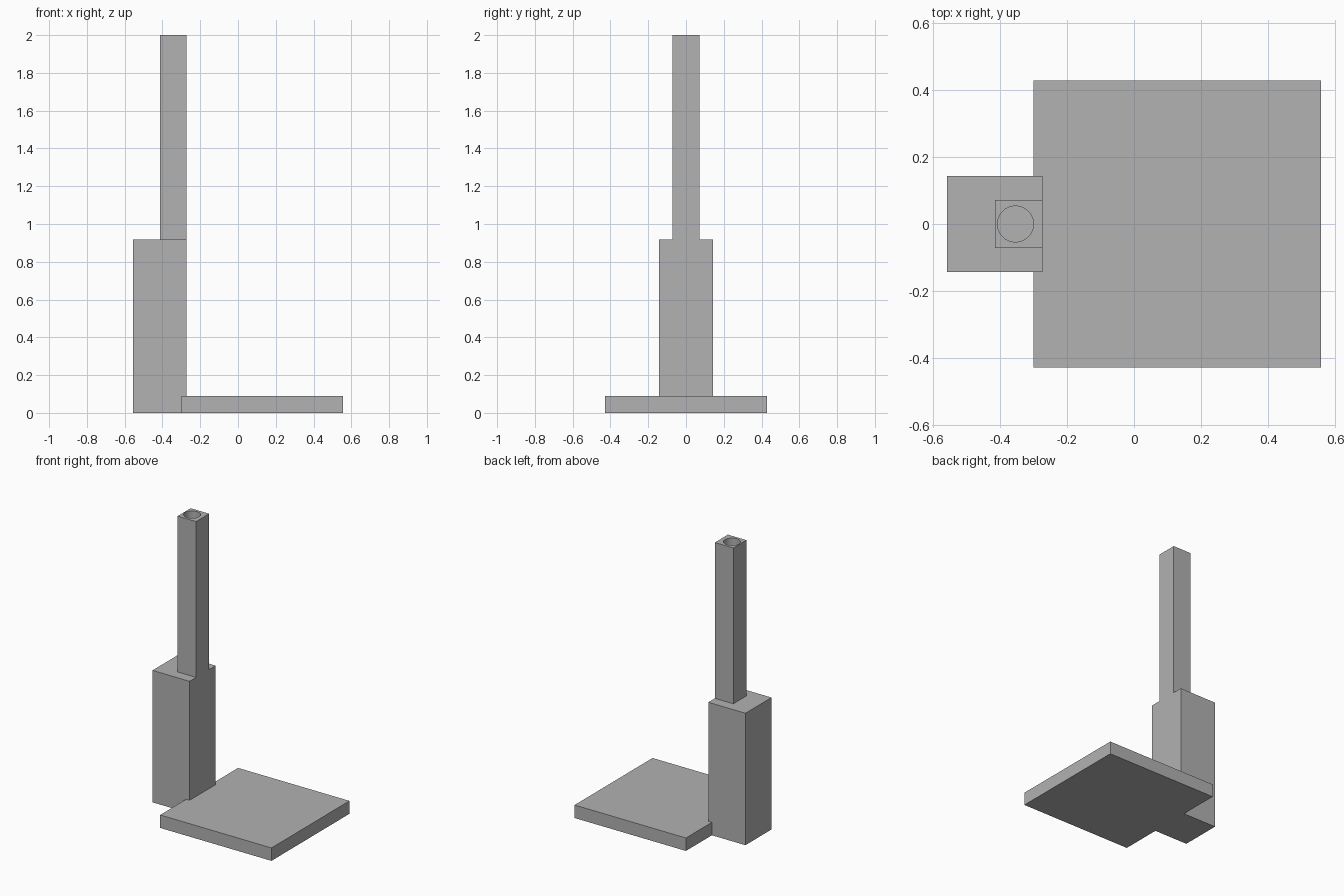
import bpy
import bmesh

old = bpy.data.objects.get("Cube")
if old:
    bpy.data.objects.remove(old, do_unlink=True)

GREY = (0.445, 0.445, 0.445, 1.0)
grey = bpy.data.materials.new("plain grey")
grey.use_nodes = True
grey.diffuse_color = GREY
grey.node_tree.nodes["Principled BSDF"].inputs["Base Color"].default_value = GREY


def prism(name, outline, bottom, top):
    """Extrude a flat outline upwards from bottom to top."""
    bm = bmesh.new()
    face = bm.faces.new([bm.verts.new((x, y, bottom)) for x, y in outline])
    grown = bmesh.ops.extrude_face_region(bm, geom=[face], use_keep_orig=True)
    moved = [v for v in grown["geom"] if isinstance(v, bmesh.types.BMVert)]
    bmesh.ops.translate(bm, verts=moved, vec=(0, 0, top - bottom))
    bmesh.ops.recalc_face_normals(bm, faces=bm.faces)
    mesh = bpy.data.meshes.new(name)
    bm.to_mesh(mesh)
    bm.free()
    mesh.materials.append(grey)
    obj = bpy.data.objects.new(name, mesh)
    bpy.context.collection.objects.link(obj)
    return obj


def rectangle(x0, x1, half):
    return [(x0, -half), (x1, -half), (x1, half), (x0, half)]


INNER = -0.272      # flush inner side shared by housing and column
BASE_TOP, HOUSING_TOP = 0.09, 0.917
HOUSING_HALF = 0.143

# Base plate, notched to fit around the housing
half, left, right = 0.428, -0.299, 0.557
prism("base_plate",
      [(left, -half), (right, -half), (right, half), (left, half),
       (left, HOUSING_HALF), (INNER, HOUSING_HALF),
       (INNER, -HOUSING_HALF), (left, -HOUSING_HALF)],
      0, BASE_TOP)

# Thick lower housing
prism("lower_housing", rectangle(-0.557, INNER, HOUSING_HALF), 0, HOUSING_TOP)

# Slim column with a round bore in its top
column = prism("column", rectangle(-0.414, INNER, 0.0715), HOUSING_TOP, 2)
bpy.ops.mesh.primitive_cylinder_add(vertices=64, radius=0.0535, depth=2,
                                    location=(-0.353, 0, 1.95))
cutter = bpy.context.object
cutter.name = "bore_cutter"
cutter.data.materials.append(grey)
cutter.hide_render = True

bore = column.modifiers.new("bore", "BOOLEAN")
bore.operation = "DIFFERENCE"
bore.solver = "EXACT"
bore.object = cutter
bpy.ops.object.select_all(action="DESELECT")
column.select_set(True)
bpy.context.view_layer.objects.active = column
bpy.ops.object.modifier_apply(modifier=bore.name)
bpy.data.objects.remove(cutter, do_unlink=True)
bpy.ops.object.shade_smooth_by_angle()
